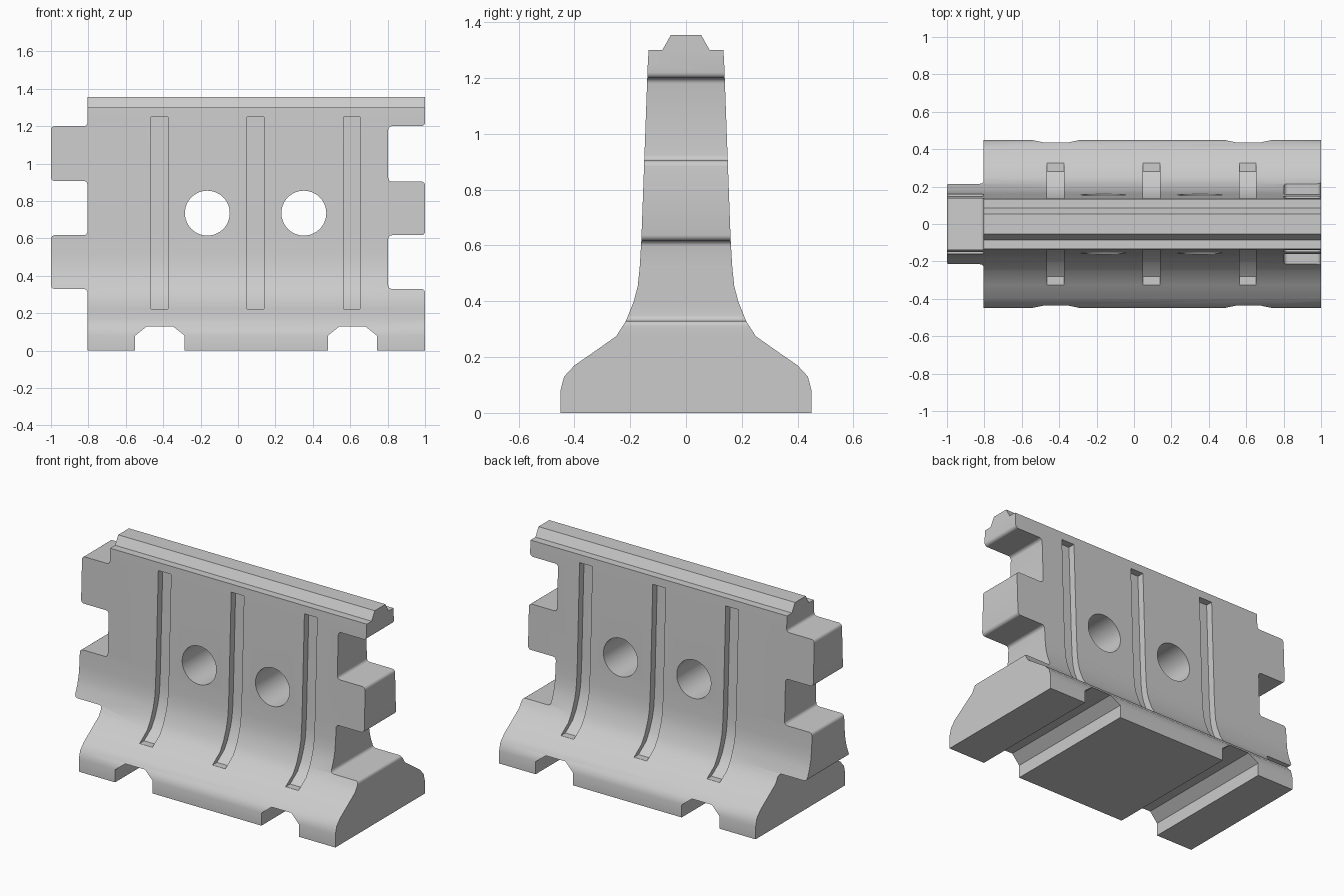
import bpy, bmesh, math
from mathutils import Vector

if "Cube" in bpy.data.objects:
    bpy.data.objects.remove(bpy.data.objects["Cube"])


def prism(name, shapes):
    """Each shape: (2D points, axis, start, end). Axis 'x' reads (y,z), axis 'y' reads (x,z)."""
    bm = bmesh.new()
    for pts, axis, a, b in shapes:
        def put(p, t):
            return (t, p[0], p[1]) if axis == 'x' else (p[0], t, p[1])
        lo = [bm.verts.new(put(p, a)) for p in pts]
        hi = [bm.verts.new(put(p, b)) for p in pts]
        bm.faces.new(lo)
        bm.faces.new(hi[::-1])
        n = len(pts)
        for i in range(n):
            j = (i + 1) % n
            bm.faces.new((lo[j], lo[i], hi[i], hi[j]))
    bmesh.ops.recalc_face_normals(bm, faces=bm.faces)
    mesh = bpy.data.meshes.new(name)
    bm.to_mesh(mesh)
    bm.free()
    ob = bpy.data.objects.new(name, mesh)
    bpy.context.collection.objects.link(ob)
    return ob


def rounded(pts, r=0.02, steps=4):
    """Round every corner flagged with a third value."""
    out = []
    for i, p in enumerate(pts):
        c = Vector(p[:2])
        if len(p) < 3:
            out.append(c)
            continue
        u = (Vector(pts[i - 1][:2]) - c).normalized()
        v = (Vector(pts[(i + 1) % len(pts)][:2]) - c).normalized()
        mid = c + (u + v) * r
        for k in range(steps + 1):
            t = k / steps * math.pi / 2
            out.append(mid - v * r * math.cos(t) - u * r * math.sin(t))
    return out


def boolean(ob, cutter, op):
    mod = ob.modifiers.new(cutter.name, 'BOOLEAN')
    mod.operation, mod.solver, mod.object = op, 'EXACT', cutter
    bpy.context.view_layer.objects.active = ob
    bpy.ops.object.modifier_apply(modifier=mod.name)
    bpy.data.objects.remove(cutter, do_unlink=True)


# Cross-section, mirrored about y = 0
foot = [(0.45, 0), (0.45, 0.08), (0.437, 0.13), (0.40, 0.17)]
flank = [(0.325, 0.222), (0.25, 0.275), (0.215, 0.33), (0.187, 0.40), (0.173, 0.455),
         (0.166, 0.52), (0.16, 0.62), (0.137, 1.25)]
crown = [(0.134, 1.3), (0.085, 1.3), (0.054, 1.355)]
half = foot + flank + crown
section = half + [(-y, z) for y, z in reversed(half)]
barrier = prism("barrier", [(section, 'x', -1.1, 1.1)])

# Front outline with interlocking end tabs and foot openings
R = 1
outline = [(-0.805, -0.1)]
for x0, x1 in ((-0.55, -0.285), (0.48, 0.743)):
    outline += [(x0, -0.1), (x0, 0.08), (x0 + 0.063, 0.13),
                (x1 - 0.063, 0.13), (x1, 0.08), (x1, -0.1)]
outline += [(1, -0.1), (1, 0.33, R), (0.803, 0.33, R), (0.803, 0.617, R), (1, 0.617, R),
            (1, 0.904, R), (0.803, 0.904, R), (0.803, 1.2, R), (1, 1.2, R), (1, 1.5),
            (-0.805, 1.5)]
for top, low in ((1.2, 0.907), (0.617, 0.33)):
    outline += [(-0.805, top, R), (-1, top, R), (-1, low, R), (-0.805, low, R)]
boolean(barrier, prism("outline_cutter", [(rounded(outline), 'y', -0.6, 0.6)]), 'INTERSECT')

# Vertical grooves on both faces
floor = [(y - 0.045, z) for y, z in flank]
floor = floor + [(0.6, flank[-1][1]), (0.6, flank[0][1])]
grooves = []
for x in (-0.42, 0.093, 0.608):
    for s in (-1, 1):
        grooves.append(([(s * y, z) for y, z in floor], 'x', x - 0.045, x + 0.045))
boolean(barrier, prism("groove_cutter", grooves), 'DIFFERENCE')

# Round through-holes
holes = []
for x in (-0.164, 0.352):
    ring = [(x + 0.12 * math.cos(k * math.tau / 48), 0.735 + 0.12 * math.sin(k * math.tau / 48))
            for k in range(48)]
    holes.append((ring, 'y', -0.4, 0.4))
boolean(barrier, prism("hole_cutter", holes), 'DIFFERENCE')

# Smooth the curved flanks, keep hard edges
bpy.ops.object.select_all(action='DESELECT')
barrier.select_set(True)
bpy.context.view_layer.objects.active = barrier
bpy.ops.object.shade_smooth_by_angle(angle=math.radians(30))
